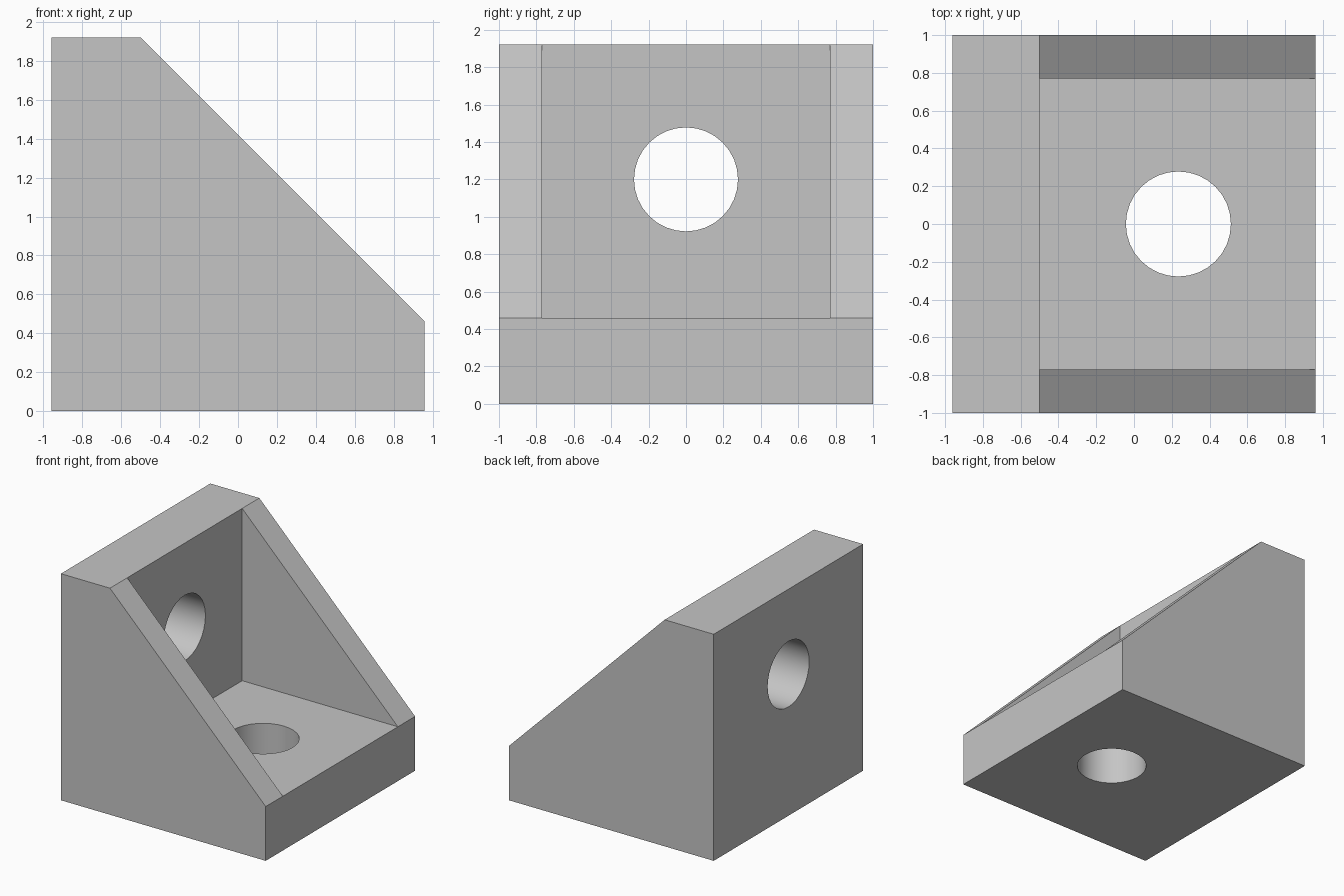
import bpy
import bmesh
import math
from mathutils import Matrix, Vector

default = bpy.data.objects.get("Cube")
if default:
    bpy.data.objects.remove(default, do_unlink=True)

HALF_X, HALF_Y, TOP = 0.96, 1.0, 1.92
WALL_X, FLOOR_Z = -0.5, 0.46      # inner faces of back wall and base
POCKET_Y = 0.77                   # inner faces of the side gussets
HOLE_R = 0.278

grey = bpy.data.materials.new("light_grey")
grey.use_nodes = True
colour = (0.56, 0.56, 0.56, 1)
grey.diffuse_color = colour
grey.node_tree.nodes["Principled BSDF"].inputs["Base Color"].default_value = colour


def finish(name, bm):
    bmesh.ops.recalc_face_normals(bm, faces=bm.faces)
    mesh = bpy.data.meshes.new(name)
    bm.to_mesh(mesh)
    bm.free()
    mesh.materials.append(grey)
    obj = bpy.data.objects.new(name, mesh)
    bpy.context.collection.objects.link(obj)
    return obj


def prism(name, profile, half_depth):
    """Extrude an x-z profile symmetrically along y."""
    bm = bmesh.new()
    face = bm.faces.new([bm.verts.new((x, -half_depth, z)) for x, z in profile])
    new = bmesh.ops.extrude_face_region(bm, geom=[face])["geom"]
    for v in new:
        if isinstance(v, bmesh.types.BMVert):
            v.co.y = half_depth
    return finish(name, bm)


def drill(name, centre, axis):
    bm = bmesh.new()
    turn = Matrix.Rotation(math.pi / 2, 4, "Y") if axis == "X" else Matrix()
    bmesh.ops.create_cone(bm, cap_ends=True, segments=32, radius1=HOLE_R,
                          radius2=HOLE_R, depth=0.8,
                          matrix=Matrix.Translation(Vector(centre)) @ turn)
    return finish(name, bm)


# Solid block with sloping front edge
bracket = prism("corner_bracket", [
    (-HALF_X, 0), (HALF_X, 0), (HALF_X, FLOOR_Z),
    (WALL_X, TOP), (-HALF_X, TOP)], HALF_Y)

# Pocket between the gussets, and a bolt hole in each plate
cutters = [
    prism("pocket_cutter", [(WALL_X, FLOOR_Z), (1.5, FLOOR_Z),
                            (1.5, 2.5), (WALL_X, 2.5)], POCKET_Y),
    drill("wall_hole_cutter", (-0.73, 0, 1.2), "X"),
    drill("base_hole_cutter", (0.235, 0, 0.23), "Z"),
]
bpy.ops.object.select_all(action="DESELECT")
bpy.context.view_layer.objects.active = bracket
bracket.select_set(True)
for cutter in cutters:
    cutter.hide_render = True
    mod = bracket.modifiers.new(cutter.name, "BOOLEAN")
    mod.operation = "DIFFERENCE"
    mod.solver = "EXACT"
    mod.object = cutter
    bpy.ops.object.modifier_apply(modifier=mod.name)
    bpy.data.objects.remove(cutter, do_unlink=True)

bpy.ops.object.shade_smooth_by_angle(angle=math.radians(30))
